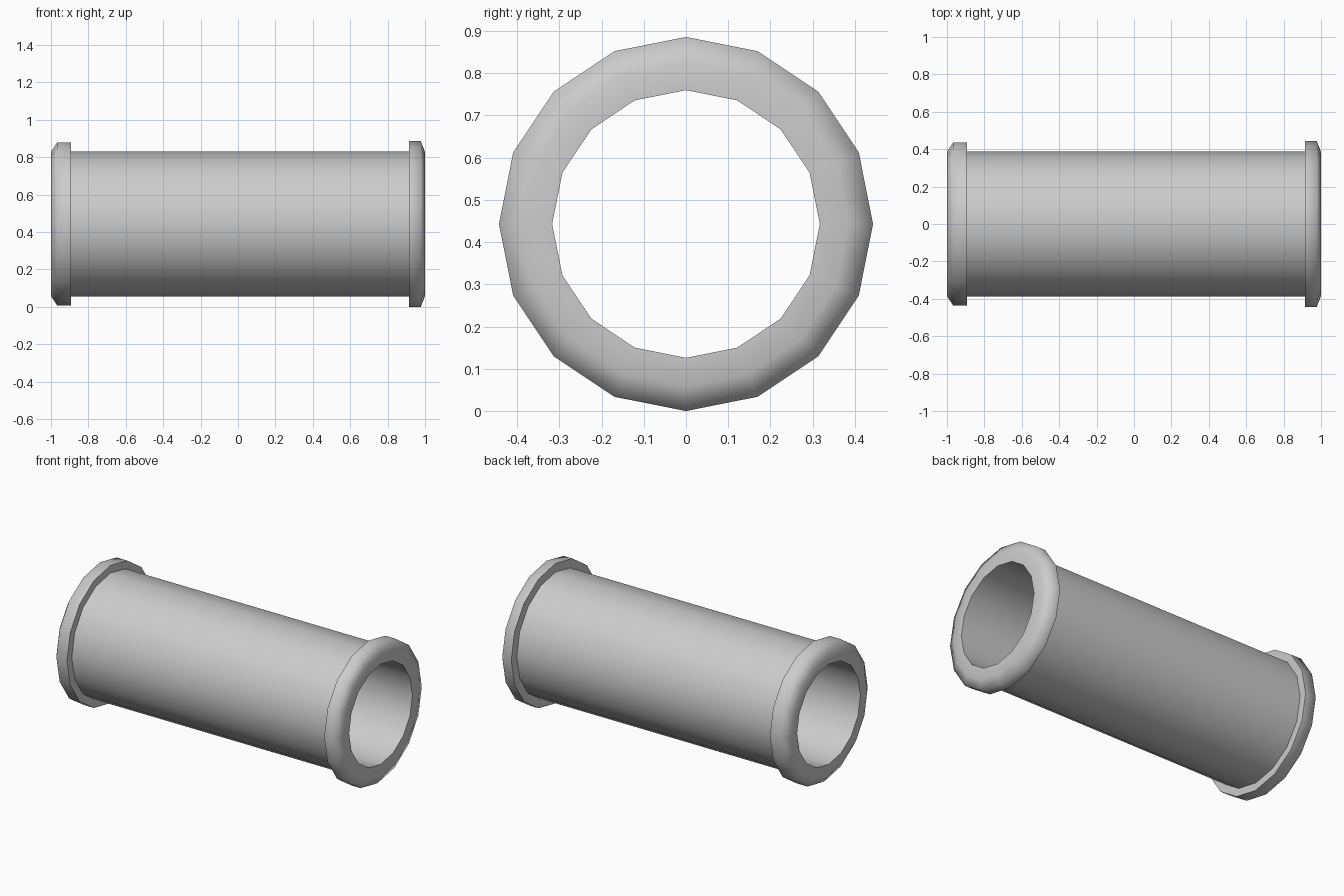
import bpy, bmesh
from math import sin, cos, pi, radians

if "Cube" in bpy.data.objects:
    bpy.data.objects.remove(bpy.data.objects["Cube"])

SIDES = 16
CENTRE_Z = 0.443
BORE, BODY = 0.317, 0.388


def revolve(name, profile, closed=False):
    """Turn (x, radius) points around the long axis."""
    bm = bmesh.new()
    rings = []
    for x, r in profile:
        rings.append([bm.verts.new((x, r * sin(2 * pi * i / SIDES),
                                    CENTRE_Z + r * cos(2 * pi * i / SIDES)))
                      for i in range(SIDES)])
    pairs = list(zip(rings, rings[1:]))
    if closed:
        pairs.append((rings[-1], rings[0]))
    for a, b in pairs:
        for i in range(SIDES):
            j = (i + 1) % SIDES
            bm.faces.new((a[i], a[j], b[j], b[i]))
    # Profiles run so that this winding faces outward
    bm.normal_update()
    mesh = bpy.data.meshes.new(name)
    bm.to_mesh(mesh)
    bm.free()
    ob = bpy.data.objects.new(name, mesh)
    bpy.context.collection.objects.link(ob)
    bpy.ops.object.select_all(action='DESELECT')
    ob.select_set(True)
    bpy.context.view_layer.objects.active = ob
    bpy.ops.object.shade_smooth_by_angle(angle=radians(75))
    return ob


# Tube wall: outer skin and bore, ends covered by the collars
revolve("tube_outer", [(0.914, BODY), (-0.893, BODY)])
revolve("tube_bore", [(-1.0, BORE), (1.0, BORE)])

# Right collar: end face, chamfered rim, shoulder
revolve("right_collar", [(1.0, BORE), (1.0, 0.385), (0.977, 0.443),
                         (0.914, 0.443), (0.914, BODY)])

# Left collar: shoulder, chamfered rim, end face
revolve("left_collar", [(-0.893, BODY), (-0.893, 0.436), (-0.967, 0.436),
                        (-1.0, 0.385), (-1.0, BORE)])
